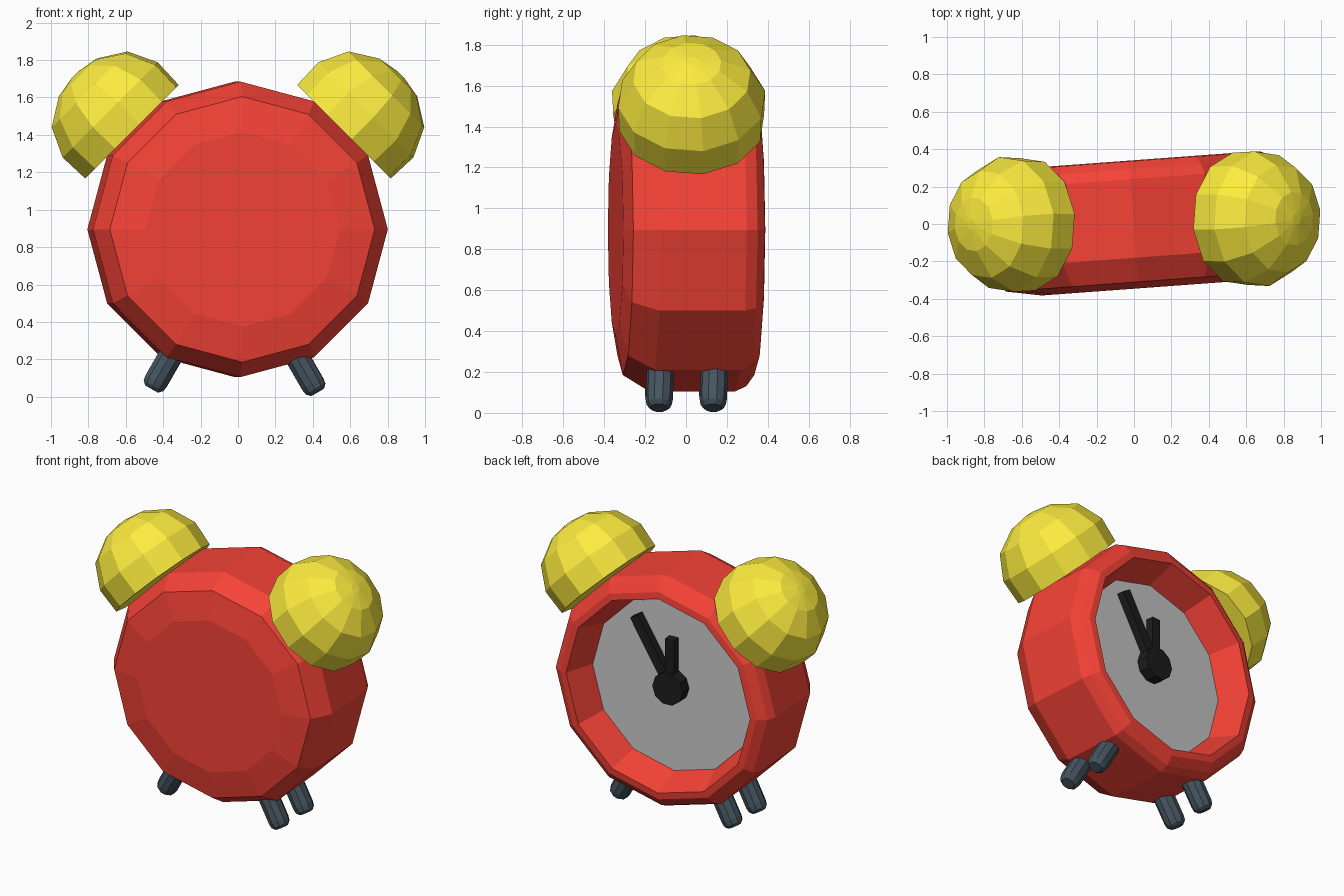
import bpy, bmesh, math
from mathutils import Matrix, Vector

if "Cube" in bpy.data.objects:
    bpy.data.objects.remove(bpy.data.objects["Cube"])

TURN = Matrix.Rotation(math.radians(4.2), 4, 'Z')   # clock body is slightly turned


def material(name, rgb):
    m = bpy.data.materials.new(name)
    m.diffuse_color = (*rgb, 1)
    m.use_nodes = True
    m.node_tree.nodes["Principled BSDF"].inputs["Base Color"].default_value = m.diffuse_color
    return m


RED = material("red_paint", (0.92, 0.055, 0.037))
YELLOW = material("yellow_metal", (0.98, 0.84, 0.05))
SLATE = material("dark_slate", (0.06, 0.09, 0.115))
BLACK = material("black", (0.012, 0.012, 0.012))


def finish(name, bm, matrix, mat):
    bmesh.ops.transform(bm, matrix=matrix, verts=bm.verts)
    bmesh.ops.recalc_face_normals(bm, faces=bm.faces)
    me = bpy.data.meshes.new(name)
    bm.to_mesh(me)
    bm.free()
    ob = bpy.data.objects.new(name, me)
    bpy.context.collection.objects.link(ob)
    if mat:
        me.materials.append(mat)
    return ob


def lathe(name, profile, sides, matrix, mat, offset=0.0):
    """Spin (radius, height) points around local z and cap both ends."""
    bm = bmesh.new()
    rings = []
    for r, h in profile:
        rings.append([bm.verts.new((r * math.cos(2 * math.pi * (i + offset) / sides),
                                    r * math.sin(2 * math.pi * (i + offset) / sides), h))
                      for i in range(sides)])
    for a, b in zip(rings, rings[1:]):
        for i in range(sides):
            j = (i + 1) % sides
            bm.faces.new((a[i], a[j], b[j], b[i]))
    bm.faces.new(rings[0][::-1])
    bm.faces.new(rings[-1])
    return finish(name, bm, matrix, mat)


def along(origin, direction):
    """Matrix placing local z along a direction."""
    q = Vector(direction).to_track_quat('Z', 'Y')
    return Matrix.Translation(origin) @ q.to_matrix().to_4x4()


# Frame of the clock body: local z points to the back (+y)
BODY = TURN @ Matrix.Translation((0, 0, 0.895)) @ Matrix.Rotation(-math.pi / 2, 4, 'X')

# Case with domed front and a lipped recess at the back
lathe("case", [(0.52, -0.345), (0.71, -0.31), (0.79, -0.18), (0.79, 0.24),
               (0.765, 0.295), (0.71, 0.335), (0.665, 0.34), (0.59, 0.14)], 12, BODY, RED)

# Dial, hub
lathe("dial", [(0.585, 0.135), (0.588, 0.145)], 12, BODY, None)
lathe("hub", [(0.11, 0.14), (0.11, 0.225)], 10, BODY, BLACK)


# Hands, angle measured from up towards +x
def hand(name, length, width, angle):
    bm = bmesh.new()
    bmesh.ops.create_cube(bm, size=1)
    m = (TURN @ Matrix.Translation((0, 0.17, 0.895))
         @ Matrix.Rotation(math.radians(angle), 4, 'Y')
         @ Matrix.Translation((0, 0, length / 2))
         @ Matrix.Diagonal((width, 0.06, length, 1)))
    finish(name, bm, m, BLACK)


hand("long_hand", 0.50, 0.065, 31)
hand("short_hand", 0.33, 0.065, 0)

# Bells and legs on each side
for side, s, bell_y, foot_x, foot_z in (("left", -1, -0.002, 0.462, 0.042),
                                        ("right", 1, 0.028, 0.425, 0.024)):
    lathe(side + "_bell",
          [(0.358, 0), (0.364, 0.165), (0.29, 0.32), (0.145, 0.41), (0.03, 0.43)], 12,
          along((s * 0.567, bell_y, 1.417), (s, 0, 1)), YELLOW, 0.3)
    for place, y in (("front", -0.132), ("back", 0.132)):
        foot = Vector((s * foot_x, y, foot_z))
        lathe(f"{side}_{place}_leg",
              [(0.042, 0), (0.062, 0.02), (0.067, 0.05), (0.067, 0.28)], 10,
              along(foot, (-s * 0.5, 0.03 * s, 0.866)), SLATE)
